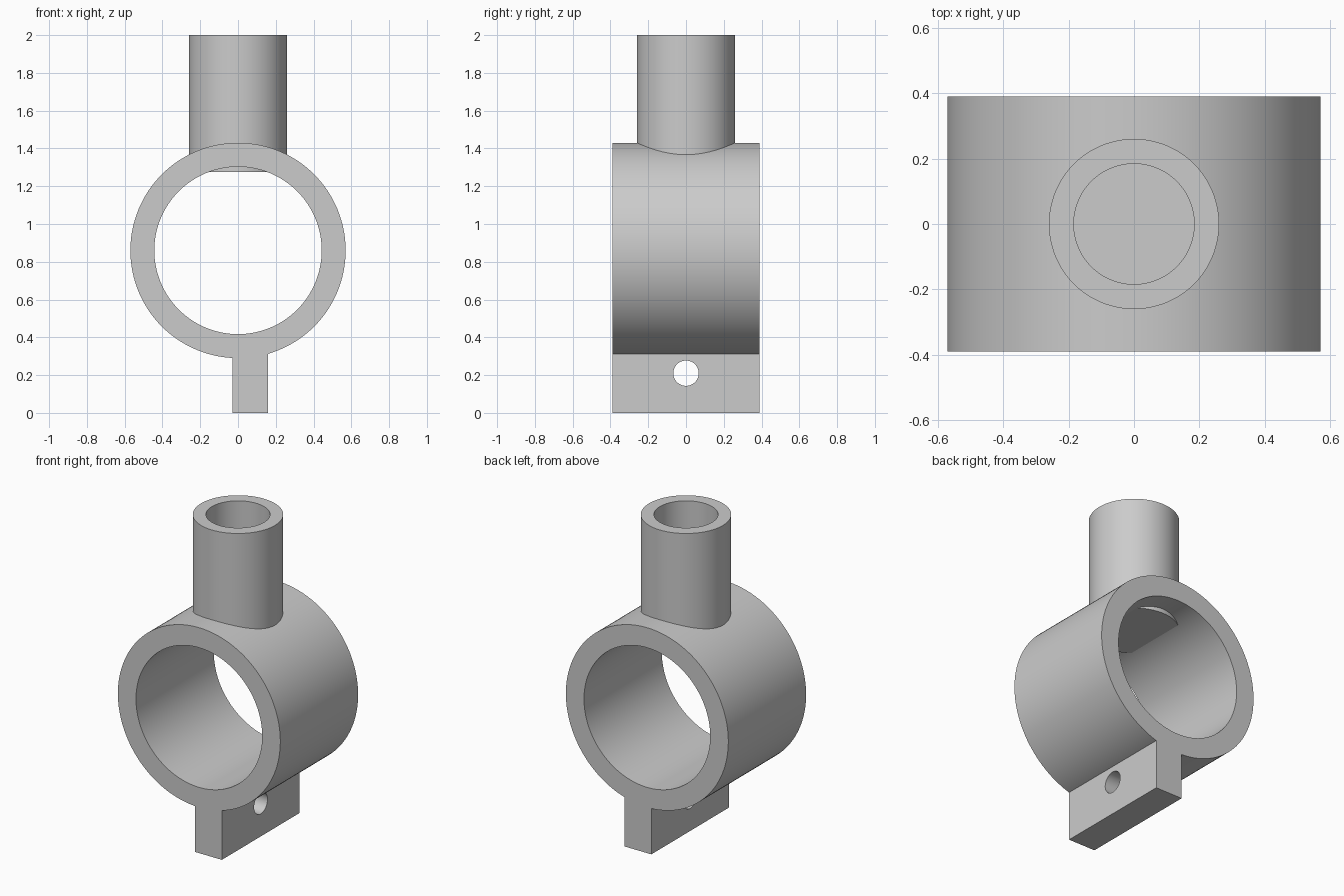
import bpy, bmesh
from math import cos, sin, pi
from mathutils import Matrix

if "Cube" in bpy.data.objects:
    bpy.data.objects.remove(bpy.data.objects["Cube"])


def lathe(name, profile, closed, seg=128, rot=None, loc=(0, 0, 0)):
    """Revolve (radius, height) points around z; radius 0 makes a pole."""
    bm = bmesh.new()
    rings = []
    for r, h in profile:
        if r == 0:
            rings.append([bm.verts.new((0, 0, h))] * seg)
        else:
            rings.append([bm.verts.new((r * cos(2 * pi * i / seg), r * sin(2 * pi * i / seg), h))
                          for i in range(seg)])
    pairs = list(zip(rings, rings[1:]))
    if closed:
        pairs.append((rings[-1], rings[0]))
    for a, b in pairs:
        for i in range(seg):
            j = (i + 1) % seg
            quad = list(dict.fromkeys([a[i], a[j], b[j], b[i]]))
            bm.faces.new(quad)
    bmesh.ops.recalc_face_normals(bm, faces=bm.faces)
    mat = Matrix.Translation(loc)
    if rot:
        mat = mat @ Matrix.Rotation(pi / 2, 4, rot)
    bmesh.ops.transform(bm, matrix=mat, verts=bm.verts)
    mesh = bpy.data.meshes.new(name)
    bm.to_mesh(mesh)
    bm.free()
    ob = bpy.data.objects.new(name, mesh)
    bpy.context.collection.objects.link(ob)
    return ob


def smooth(ob):
    bpy.ops.object.select_all(action='DESELECT')
    ob.select_set(True)
    bpy.context.view_layer.objects.active = ob
    bpy.ops.object.shade_smooth_by_angle()


# Clamp ring lying along y
ring = lathe("clamp_ring", [(0.443, -0.39), (0.57, -0.39), (0.57, 0.39), (0.443, 0.39)],
             True, rot='X', loc=(0, 0, 0.86))

# Upright socket with a blind bore; its flat base pokes into the ring
socket = lathe("socket_tube", [(0, 1.275), (0.26, 1.275), (0.26, 2), (0.184, 2),
                               (0.184, 1.43), (0, 1.43)], False)

# Mounting tab, embedded in the ring wall
x0, x1, top = -0.03, 0.16, 0.40
bpy.ops.mesh.primitive_cube_add(size=1, location=((x0 + x1) / 2, 0, top / 2))
tab = bpy.context.object
tab.name = "mounting_tab"
tab.scale = (x1 - x0, 0.78, top)
bpy.ops.object.transform_apply(location=True, rotation=True, scale=True)

# Bolt hole through the tab
cutter = lathe("bolt_hole_cutter", [(0, -0.3), (0.067, -0.3), (0.067, 0.3), (0, 0.3)],
               False, seg=64, rot='Y', loc=(0.065, 0, 0.21))
cutter.hide_render = True
cut = tab.modifiers.new("bolt_hole", 'BOOLEAN')
cut.operation = 'DIFFERENCE'
cut.solver = 'EXACT'
cut.object = cutter
bpy.context.view_layer.objects.active = tab
bpy.ops.object.modifier_apply(modifier=cut.name)
bpy.data.objects.remove(cutter)

for part in (ring, socket, tab):
    smooth(part)
